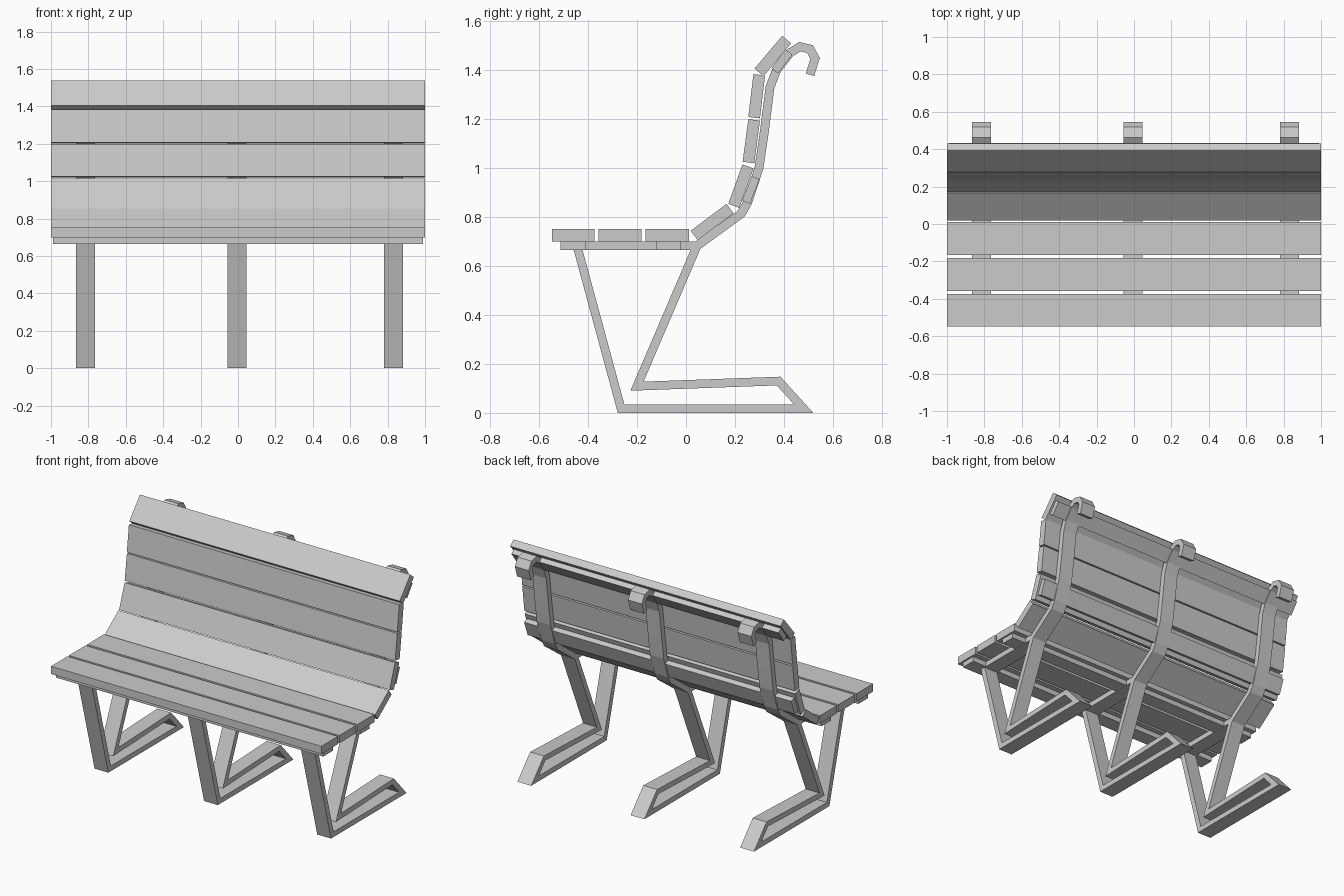
import bpy, bmesh
from mathutils import Vector

if "Cube" in bpy.data.objects:
    bpy.data.objects.remove(bpy.data.objects["Cube"])


def extrude(name, quads, x0, x1, verts):
    """Extrude a side profile (quads over y,z points) from x0 to x1."""
    bm = bmesh.new()
    vs = [bm.verts.new((x0, p[0], p[1])) for p in verts]
    faces = [bm.faces.new([vs[i] for i in q]) for q in quads]
    ret = bmesh.ops.extrude_face_region(bm, geom=faces, use_keep_orig=True)
    for v in ret["geom"]:
        if isinstance(v, bmesh.types.BMVert):
            v.co.x = x1
    bmesh.ops.recalc_face_normals(bm, faces=bm.faces[:])
    me = bpy.data.meshes.new(name)
    bm.to_mesh(me)
    bm.free()
    ob = bpy.data.objects.new(name, me)
    bpy.context.collection.objects.link(ob)
    return ob


def ribbon(name, pts, thick, x0, x1, closed=False):
    """Flat bar following a mitred centre line in the y,z plane."""
    pts = [Vector(p) for p in pts]
    n = len(pts)
    verts = []
    for i, p in enumerate(pts):
        a = pts[i - 1] if (i or closed) else None
        b = pts[(i + 1) % n] if (i < n - 1 or closed) else None
        d1 = (p - a).normalized() if a is not None else (b - p).normalized()
        d2 = (b - p).normalized() if b is not None else d1
        n1, n2 = Vector((-d1.y, d1.x)), Vector((-d2.y, d2.x))
        m = (n1 + n2).normalized()
        off = m * (thick / 2 / m.dot(n1))
        verts += [p + off, p - off]
    quads = []
    for i in range(n if closed else n - 1):
        j = (i + 1) % n
        quads.append((2 * i, 2 * i + 1, 2 * j + 1, 2 * j))
    return extrude(name, quads, x0, x1, verts)


# Seat slats
for i, (a, b) in enumerate([(-0.547, -0.373), (-0.358, -0.182), (-0.165, 0.012)]):
    ribbon(f"seat_slat_{i}", [(a, 0.725), (b, 0.725)], 0.052, -1, 1)

# Backrest slats
back = [((0.033, 0.724), (0.18, 0.834)), ((0.195, 0.845), (0.253, 1.006)),
        ((0.255, 1.022), (0.278, 1.196)), ((0.278, 1.205), (0.299, 1.38)),
        ((0.298, 1.39), (0.411, 1.524))]
for i, seg in enumerate(back):
    ribbon(f"back_slat_{i}", seg, 0.048, -1, 1)

# Long battens behind the slats
battens = [((-0.512, 0.682), (-0.41, 0.682)), ((-0.12, 0.682), (-0.02, 0.682)),
           ((0.245, 0.86), (0.284, 0.96)), ((0.362, 1.396), (0.42, 1.473))]
for i, seg in enumerate(battens):
    ribbon(f"batten_{i}", seg, 0.034, -0.988, 0.988)

# Three bent metal frames: leg loop and hooked back support
leg = [(-0.445, 0.682), (-0.265, 0.0175), (0.48, 0.0175),
       (0.378, 0.13), (-0.2, 0.109), (0.045, 0.682)]
support = [(0.045, 0.682), (0.225, 0.813), (0.252, 0.86), (0.298, 1.0), (0.32, 1.15),
           (0.343, 1.33), (0.37, 1.40), (0.425, 1.47), (0.465, 1.495),
           (0.506, 1.485), (0.527, 1.447), (0.506, 1.38)]
for i, x in enumerate((-0.815, -0.005, 0.832)):
    ribbon(f"leg_frame_{i}", leg, 0.035, x - 0.051, x + 0.051, closed=True)
    ribbon(f"back_support_{i}", support, 0.036, x - 0.051, x + 0.051)
